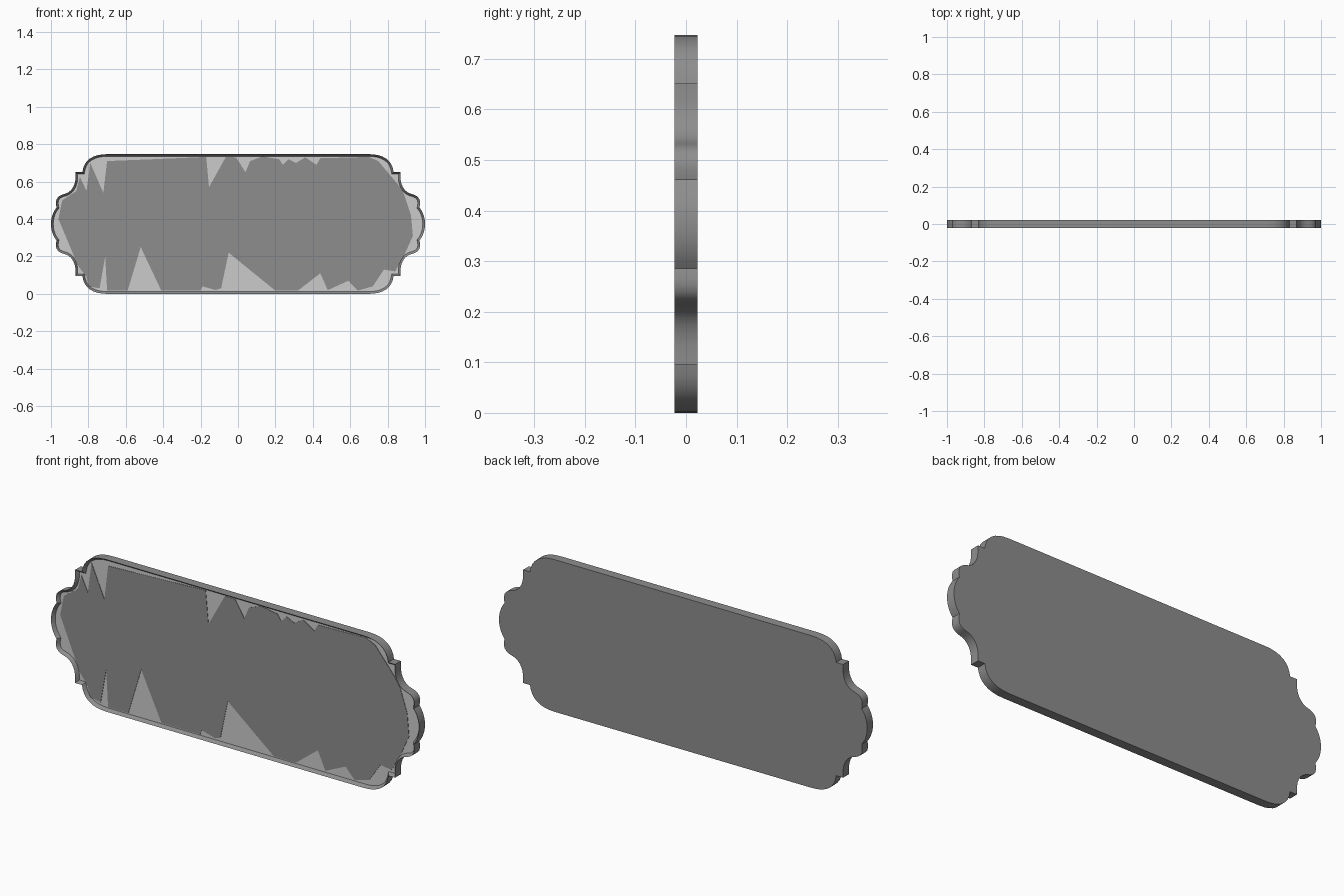
import bpy, bmesh, math
from mathutils import Vector

if "Cube" in bpy.data.objects:
    bpy.data.objects.remove(bpy.data.objects["Cube"])

CZ = 0.3735      # mid height
HALF = 0.0225    # half thickness
RIM = 0.012
DEPTH = 0.016

def grey(name, v):
    m = bpy.data.materials.new(name)
    m.diffuse_color = (v, v, v, 1)
    m.use_nodes = True
    m.node_tree.nodes["Principled BSDF"].inputs["Base Color"].default_value = m.diffuse_color
    return m

DARK = grey("dark_grey", 0.27)
LIGHT = grey("light_grey", 0.8)

def bez(p0, c, p1, n):
    """Points of a quadratic curve, without its last point."""
    a, b, d = Vector(p0), Vector(c), Vector(p1)
    return [tuple(a * (1 - t) ** 2 + b * 2 * t * (1 - t) + d * t * t)
            for t in (i / n for i in range(n))]

def make_object(name, bm, smooth=True):
    bmesh.ops.recalc_face_normals(bm, faces=bm.faces[:])
    me = bpy.data.meshes.new(name)
    me.materials.append(DARK)
    me.materials.append(LIGHT)
    bm.to_mesh(me)
    bm.free()
    ob = bpy.data.objects.new(name, me)
    bpy.context.collection.objects.link(ob)
    if smooth:
        bpy.ops.object.select_all(action='DESELECT')
        ob.select_set(True)
        bpy.context.view_layer.objects.active = ob
        bpy.ops.object.shade_smooth_by_angle(angle=math.radians(35))
    return ob

def slab(points, y_front, y_back):
    """Extruded outline; returns the bmesh and its front face."""
    bm = bmesh.new()
    front = bm.faces.new([bm.verts.new((x, y_front, z)) for x, z in points])
    front.normal_update()
    if front.normal.y > 0:
        front.normal_flip()
    back = bm.faces.new([bm.verts.new((v.co.x, y_back, v.co.z))
                         for v in reversed(front.verts)])
    f, b = list(front.verts), list(reversed(back.verts))
    for i in range(len(f)):
        j = (i + 1) % len(f)
        bm.faces.new((f[j], f[i], b[i], b[j]))
    bm.normal_update()
    return bm, front

# Quarter outline: rounded corner, step, cove, small lobe, end lobe
quarter = bez((0.70, 0.3735), (0.82, 0.372), (0.832, 0.278), 8)
quarter += [(0.832, 0.278), (0.869, 0.278)]
quarter += bez((0.869, 0.24), (0.877, 0.17), (0.936, 0.158), 6)
quarter += bez((0.936, 0.158), (0.985, 0.145), (0.97, 0.088), 6)
quarter += bez((0.97, 0.088), (1.0, 0.05), (1.0, 0.0), 5)
del quarter[8]   # duplicate corner point is not needed
quarter.insert(8, (0.832, 0.278))

right = quarter + [(1.0, 0.0)] + [(x, -z) for x, z in reversed(quarter)]
outline = right + [(-x, z) for x, z in reversed(right)]
outline = [(x, z + CZ) for x, z in outline]

# Dark plaque body with a raised rim around a light sunken front
bm, front = slab(outline, -HALF, HALF)
bmesh.ops.inset_region(bm, faces=[front], thickness=RIM, use_even_offset=True)
for v in front.verts:
    v.co.y += DEPTH
front.material_index = 1
make_object("plaque_body", bm)

# Dark chipped paint layer with a jagged edge, lying in the sunken front
chips_top = [(-0.845, 0.625), (-0.81, 0.55), (-0.79, 0.70), (-0.72, 0.54),
             (-0.70, 0.71), (-0.45, 0.72), (-0.17, 0.732), (-0.155, 0.57),
             (-0.065, 0.732), (-0.01, 0.73), (0.04, 0.65), (0.065, 0.71),
             (0.13, 0.735), (0.22, 0.72), (0.24, 0.69), (0.27, 0.72),
             (0.31, 0.70), (0.36, 0.73), (0.42, 0.69), (0.44, 0.725),
             (0.70, 0.732), (0.75, 0.71), (0.855, 0.585), (0.885, 0.54)]
chips_low = [(0.925, 0.42), (0.935, 0.31), (0.89, 0.21), (0.84, 0.12),
             (0.78, 0.13), (0.72, 0.04), (0.64, 0.017), (0.59, 0.07),
             (0.48, 0.02), (0.44, 0.11), (0.32, 0.017), (0.20, 0.017),
             (-0.05, 0.22), (-0.09, 0.03), (-0.12, 0.02), (-0.19, 0.04),
             (-0.20, 0.017), (-0.41, 0.017), (-0.52, 0.25), (-0.59, 0.017),
             (-0.70, 0.017), (-0.71, 0.20), (-0.74, 0.03), (-0.80, 0.04),
             (-0.81, 0.09), (-0.855, 0.15), (-0.96, 0.40), (-0.94, 0.50),
             (-0.865, 0.55)]
floor = -HALF + DEPTH
bm, _ = slab(chips_top + chips_low, floor - 0.002, floor + 0.001)
make_object("chipped_paint_layer", bm, smooth=False)
